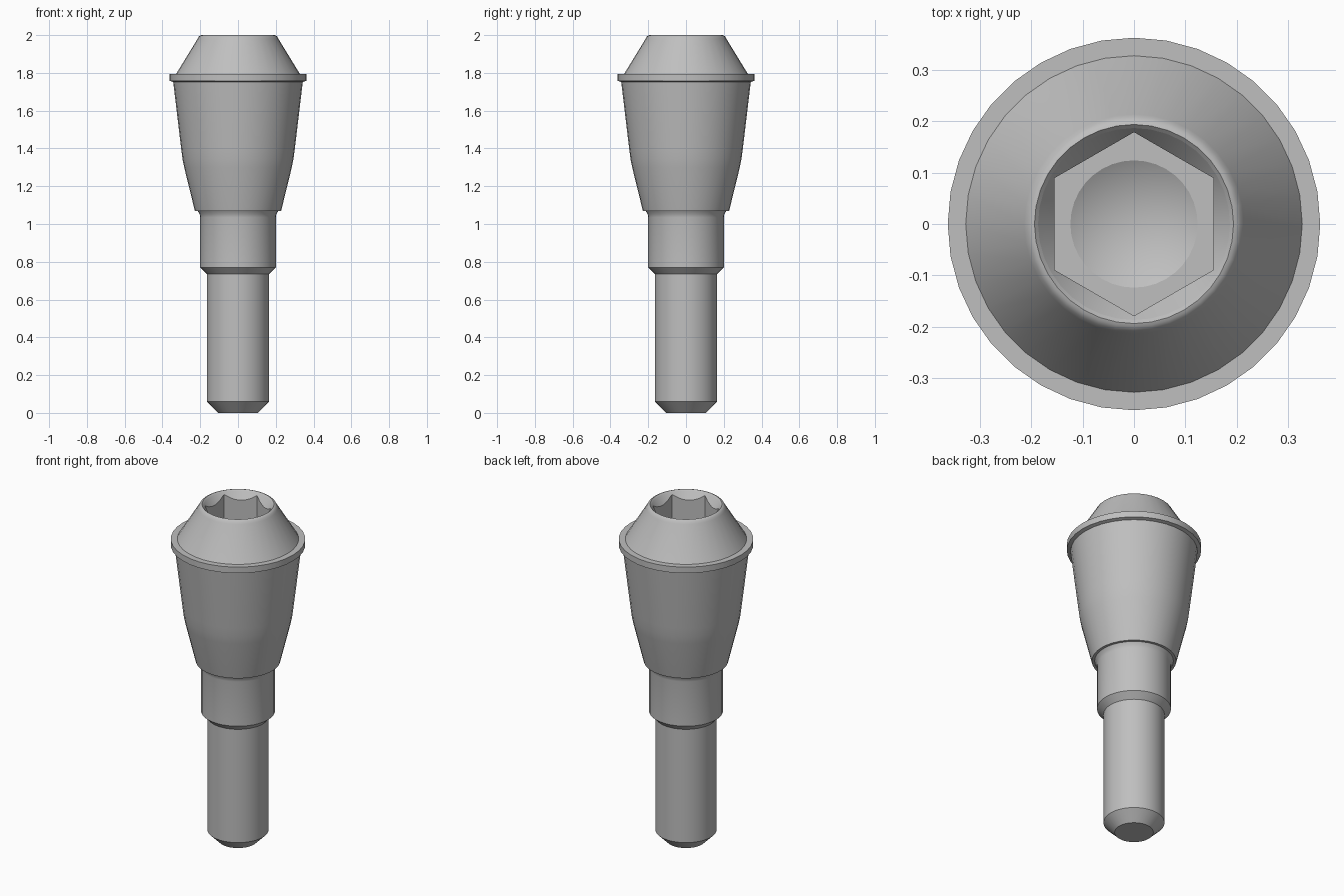
import bpy, bmesh, math

cube = bpy.data.objects.get("Cube")
if cube:
    bpy.data.objects.remove(cube)

SEGMENTS = 36
HEX_FLAT = 0.155      # half the width across the socket flats
SOCKET_FLOOR = 1.72

steel = bpy.data.materials.new("brushed grey metal")
steel.use_nodes = True
GREY = (0.52, 0.52, 0.52, 1)
steel.diffuse_color = GREY
steel.node_tree.nodes["Principled BSDF"].inputs["Base Color"].default_value = GREY


def circle(radius, z):
    return lambda a: (radius, z)


def hex_radius(a):
    # hexagon with corners on the y axis
    sector = math.pi / 3
    return HEX_FLAT / math.cos((a + sector / 2) % sector - sector / 2)


def loft(name, rings):
    """Join rings, each a function of angle giving (radius, height)."""
    bm = bmesh.new()
    angles = [math.tau * i / SEGMENTS for i in range(SEGMENTS)]
    rows = []
    for ring in rings:
        row = []
        for a in angles:
            r, z = ring(a)
            if r == 0 and row:
                row.append(row[0])
            else:
                row.append(bm.verts.new((r * math.cos(a), r * math.sin(a), z)))
        rows.append(row)
    for low, high in zip(rows, rows[1:]):
        for i in range(SEGMENTS):
            j = (i + 1) % SEGMENTS
            corners = dict.fromkeys((low[i], low[j], high[j], high[i]))
            bm.faces.new(list(corners))
    mesh = bpy.data.meshes.new(name)
    bm.to_mesh(mesh)
    bm.free()
    mesh.materials.append(steel)
    obj = bpy.data.objects.new(name, mesh)
    bpy.context.collection.objects.link(obj)
    bpy.ops.object.select_all(action="DESELECT")
    obj.select_set(True)
    bpy.context.view_layer.objects.active = obj
    bpy.ops.object.shade_smooth_by_angle(angle=math.radians(28))
    return obj


def lathe(name, profile):
    return loft(name, [circle(r, z) for r, z in profile])


# Screw shank with chamfered tip
lathe("shank", [(0, 0), (0.105, 0), (0.165, 0.06), (0.165, 0.735)])

# Collar with chamfer below and a small fillet under the body
lathe("collar", [(0.165, 0.735), (0.2, 0.77), (0.2, 1.035),
                 (0.203, 1.052), (0.213, 1.068), (0.228, 1.068)])

# Tapered body with a soft bend
lathe("tapered_body", [(0.228, 1.068), (0.285, 1.3), (0.294, 1.345),
                       (0.301, 1.4), (0.343, 1.752)])

# Thin flange
lathe("flange", [(0.343, 1.752), (0.363, 1.758), (0.363, 1.794), (0.328, 1.794)])

# Conical cap with a rounded rim
lathe("conical_cap", [(0.328, 1.794), (0.214, 1.98), (0.208, 1.992),
                      (0.2, 1.998), (0.194, 2), (0.187, 1.993)])

# Hexagonal socket: countersink, flat walls, floor and drill point
loft("hex_socket", [
    circle(0.187, 1.993),
    lambda a: (hex_radius(a), 1.993 - 1.3 * (0.187 - hex_radius(a))),
    lambda a: (hex_radius(a), SOCKET_FLOOR),
    circle(0.124, SOCKET_FLOOR),
    circle(0, SOCKET_FLOOR - 0.07),
])
